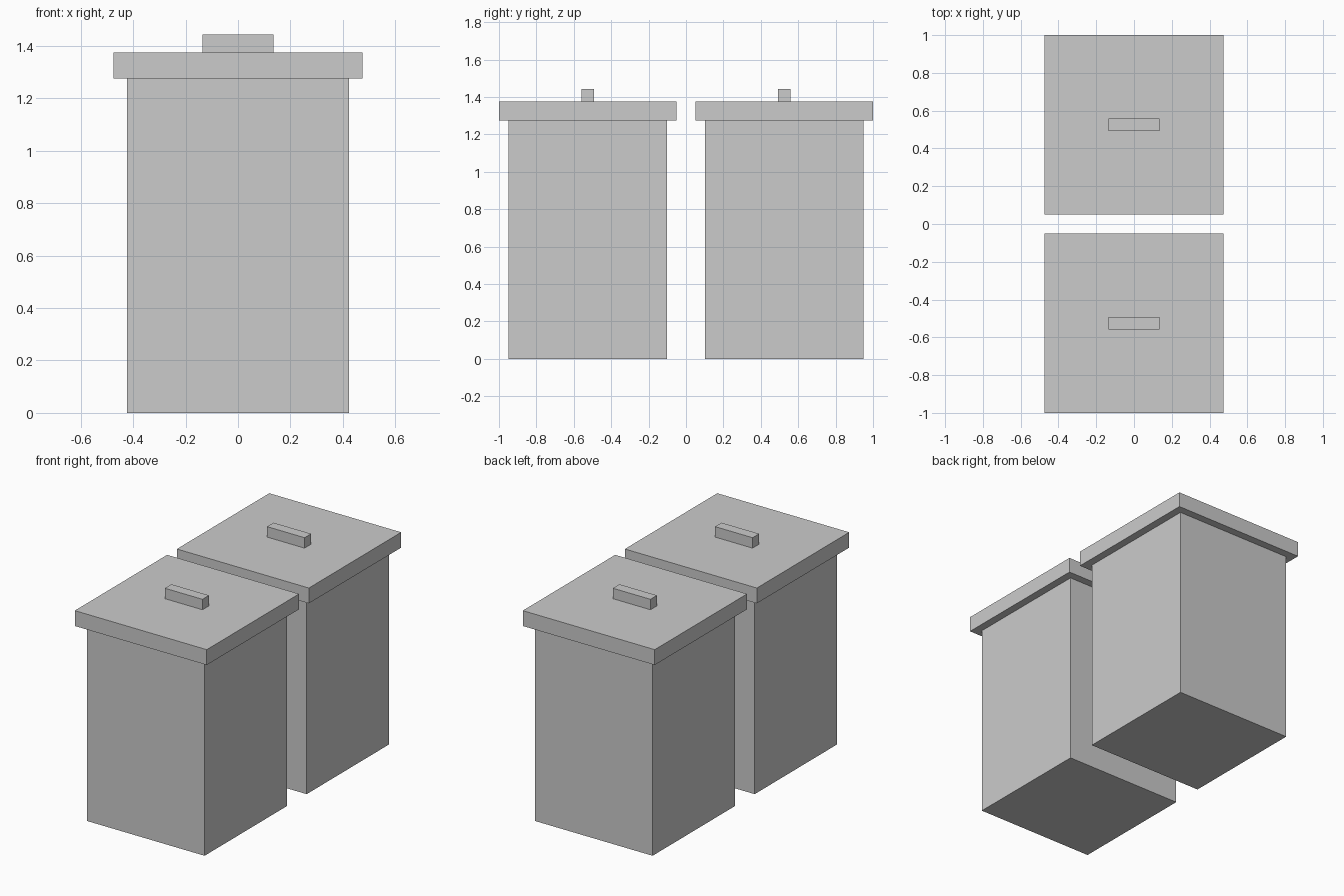
import bpy

if "Cube" in bpy.data.objects:
    bpy.data.objects.remove(bpy.data.objects["Cube"])


def box(name, center_y, size, z_bottom):
    """Add a box resting on z_bottom, centred on x = 0."""
    bpy.ops.mesh.primitive_cube_add(size=1, location=(0, center_y, z_bottom + size[2] / 2))
    obj = bpy.context.object
    obj.name = name
    obj.scale = size
    bpy.ops.object.transform_apply(location=False, rotation=False, scale=True)
    return obj


BODY = (0.847, 0.847, 1.275)
LID = (0.95, 0.95, 0.10)
HANDLE = (0.27, 0.067, 0.068)

# Two identical bins, one in front of the other
for label, y in (("front", -0.525), ("back", 0.525)):
    # Body
    box(f"{label}_bin_body", y, BODY, 0)
    # Overhanging lid
    box(f"{label}_bin_lid", y, LID, BODY[2])
    # Lid handle
    box(f"{label}_lid_handle", y, HANDLE, BODY[2] + LID[2])
